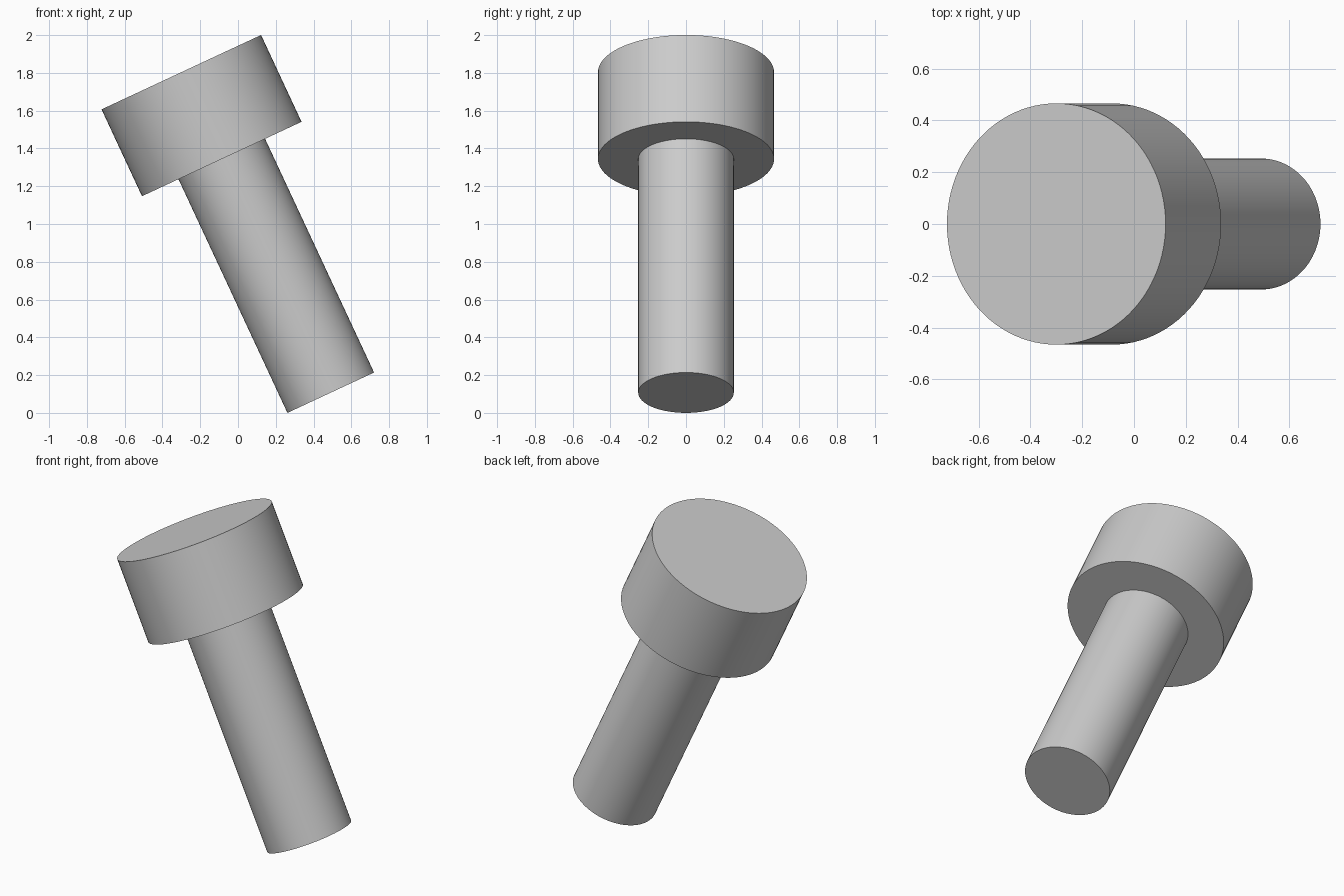
import bpy
from math import radians
from mathutils import Matrix, Vector

cube = bpy.data.objects.get("Cube")
if cube:
    bpy.data.objects.remove(cube, do_unlink=True)

# Single grey finish
grey = bpy.data.materials.new("light_grey")
grey.use_nodes = True
colour = (0.6, 0.6, 0.6, 1.0)
grey.diffuse_color = colour
grey.node_tree.nodes["Principled BSDF"].inputs["Base Color"].default_value = colour

# Tilted axis, starting at the centre of the shaft's lower end
TILT = Matrix.Rotation(radians(-25), 4, 'Y')
BASE = Vector((0.491, 0, 0.107))
SHAFT_LENGTH = 1.365
HEAD_LENGTH = 0.507


def tilted_cylinder(name, radius, start, end):
    """Smooth capped cylinder between two distances along the tilted axis."""
    centre = BASE + TILT @ Vector((0, 0, (start + end) / 2))
    bpy.ops.mesh.primitive_cylinder_add(vertices=96, radius=radius, depth=end - start)
    part = bpy.context.object
    part.name = name
    part.matrix_world = Matrix.Translation(centre) @ TILT
    part.data.materials.append(grey)
    bpy.ops.object.shade_smooth_by_angle(angle=radians(30))
    return part


# Shaft runs slightly into the head so the joint is closed
tilted_cylinder("shaft", 0.253, 0, SHAFT_LENGTH + 0.01)
tilted_cylinder("head", 0.466, SHAFT_LENGTH, SHAFT_LENGTH + HEAD_LENGTH)
